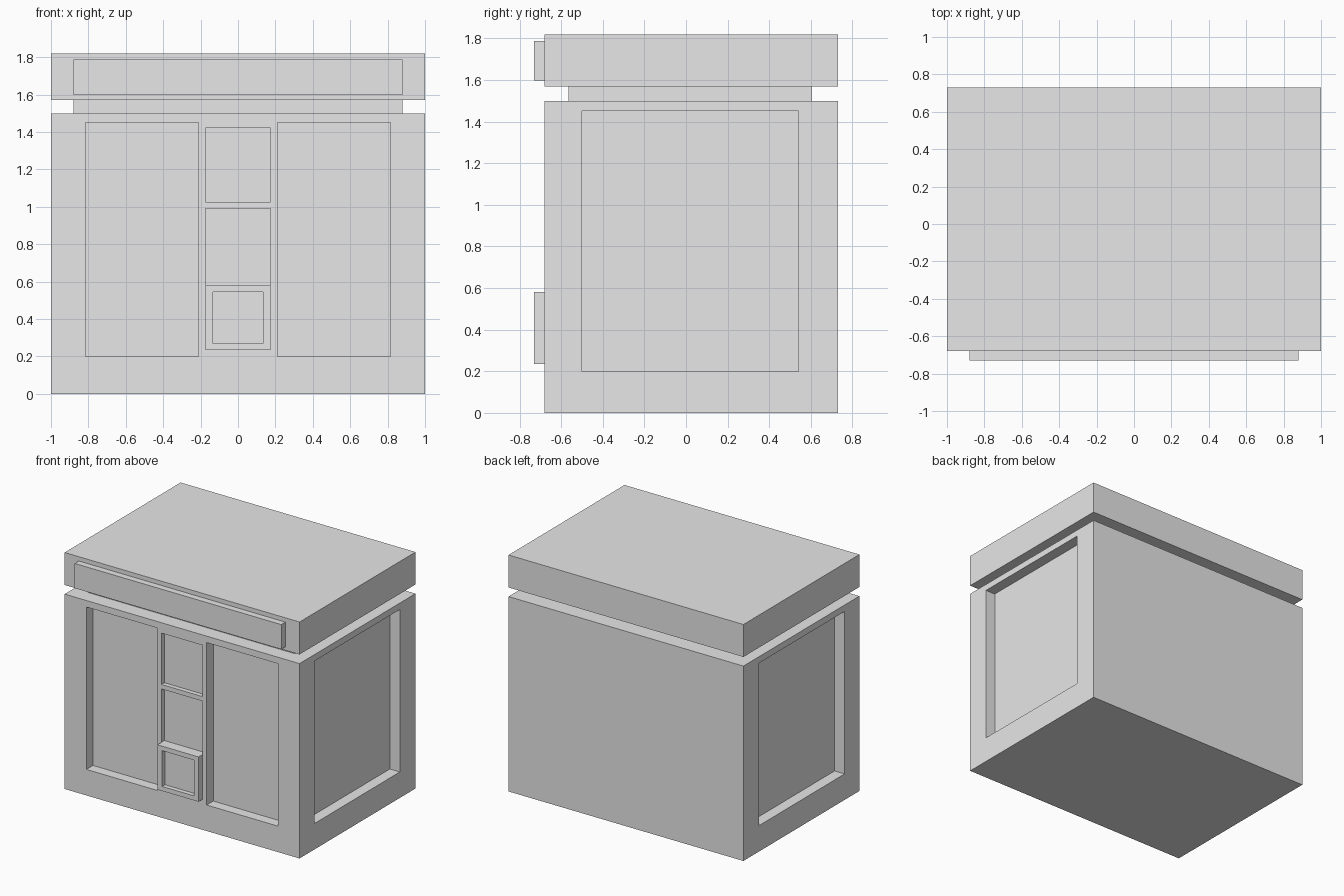
import bpy
import bmesh
from mathutils import Vector

cube = bpy.data.objects.get("Cube")
if cube:
    bpy.data.objects.remove(cube, do_unlink=True)

# Single plain grey
grey = bpy.data.materials.new("plain_grey")
grey.use_nodes = True
colour = (0.8, 0.8, 0.8, 1)
grey.diffuse_color = colour
grey.node_tree.nodes["Principled BSDF"].inputs["Base Color"].default_value = colour


def boxes(name, *spans):
    """One object made of boxes, each given as x, y and z ranges."""
    bm = bmesh.new()
    for span in spans:
        lo, hi = (Vector(corner) for corner in zip(*span))
        made = bmesh.ops.create_cube(bm, size=1)["verts"]
        bmesh.ops.scale(bm, vec=hi - lo, verts=made)
        bmesh.ops.translate(bm, vec=(lo + hi) / 2, verts=made)
    mesh = bpy.data.meshes.new(name)
    bm.to_mesh(mesh)
    bm.free()
    mesh.materials.append(grey)
    obj = bpy.data.objects.new(name, mesh)
    bpy.context.collection.objects.link(obj)
    return obj


def carve(obj, *spans):
    """Cut box-shaped recesses into an object."""
    cutter = boxes("recess_cutter", *spans)
    mod = obj.modifiers.new("recesses", "BOOLEAN")
    mod.operation = "DIFFERENCE"
    mod.solver = "EXACT"
    mod.object = cutter
    bpy.context.view_layer.objects.active = obj
    bpy.ops.object.modifier_apply(modifier=mod.name)
    bpy.data.objects.remove(cutter, do_unlink=True)


FRONT, BACK, PROUD = -0.68, 0.73, -0.73
OUT = -0.9           # cutters start outside the front
PANEL_Z = (0.2, 1.45)
SLOT_X = (-0.175, 0.175)

# Cabinet body with recessed front doors, side panels and centre slots
body = boxes("cabinet_body", ((-1, 1), (FRONT, BACK), (0, 1.5)))
front_y = (OUT, FRONT + 0.08)
slot_y = (OUT, FRONT + 0.035)
side_y = (-0.5, 0.54)
carve(body,
      ((-0.815, -0.21), front_y, PANEL_Z),
      ((0.21, 0.815), front_y, PANEL_Z),
      ((-1.2, -0.915), side_y, PANEL_Z),
      ((0.915, 1.2), side_y, PANEL_Z),
      (SLOT_X, slot_y, (1.025, 1.42)),
      (SLOT_X, slot_y, (0.58, 0.99)))

# Raised tray box with a shallow opening
tray = boxes("front_tray", (SLOT_X, (PROUD, FRONT + 0.035), (0.235, 0.58)))
carve(tray, ((-0.135, 0.135), (OUT, PROUD + 0.035), (0.27, 0.545)))

# Narrow neck, overhanging top and its front sign plate
boxes("neck", ((-0.88, 0.88), (-0.565, 0.605), (1.5, 1.57)))
boxes("top_block", ((-1, 1), (FRONT, BACK), (1.57, 1.82)))
boxes("sign_plate", ((-0.88, 0.88), (PROUD, FRONT), (1.597, 1.787)))
